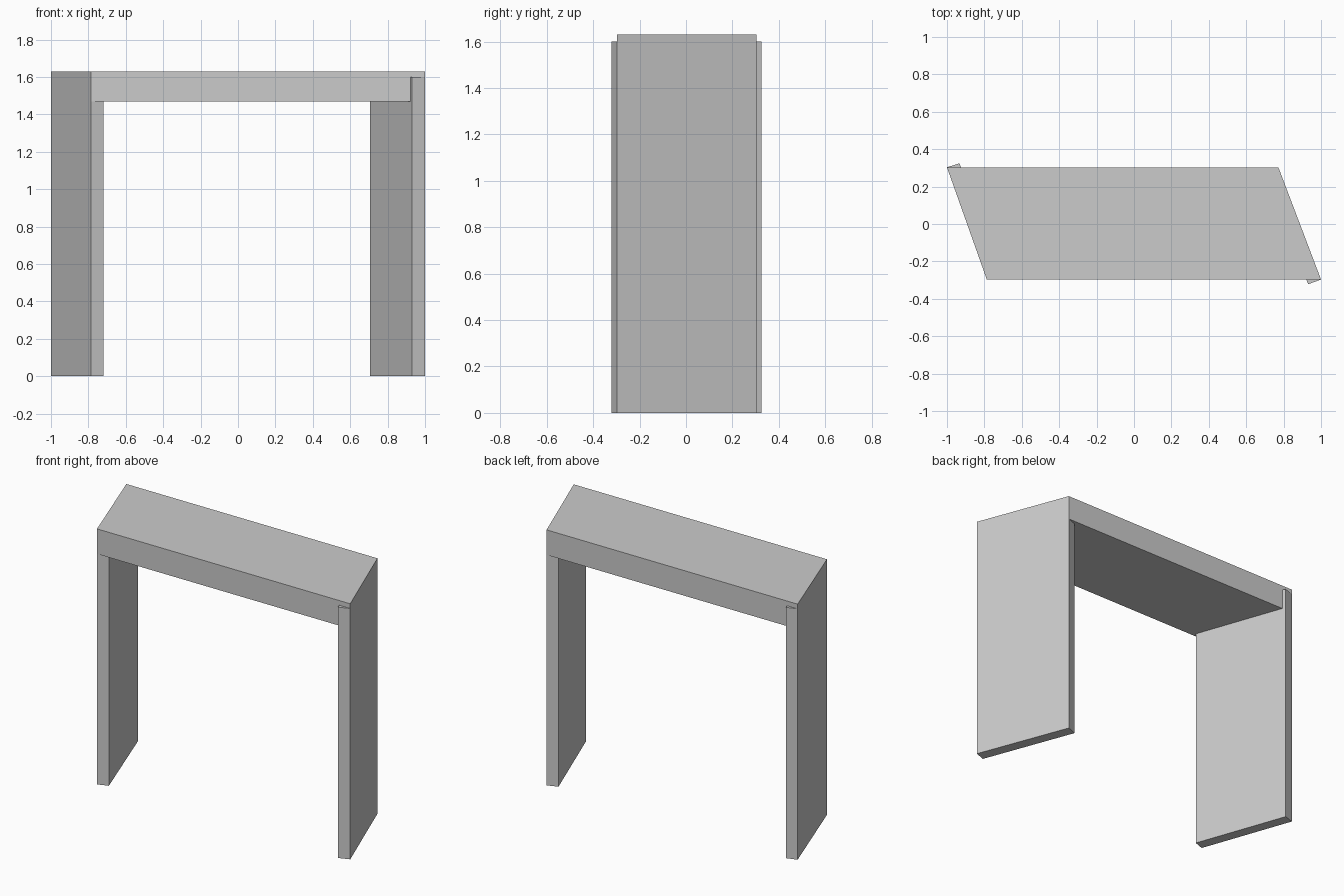
import bpy
import bmesh

# Remove the default cube
cube = bpy.data.objects.get("Cube")
if cube:
    bpy.data.objects.remove(cube, do_unlink=True)

# One plain grey for every part
grey = bpy.data.materials.new("plain grey")
grey.use_nodes = True
colour = (0.6, 0.6, 0.6, 1)
grey.diffuse_color = colour
grey.node_tree.nodes["Principled BSDF"].inputs["Base Color"].default_value = colour


def prism(name, outline, bottom, top):
    """Extrude a counter-clockwise ground outline between two heights."""
    bm = bmesh.new()
    base = bm.faces.new([bm.verts.new((x, y, bottom)) for x, y in outline])
    result = bmesh.ops.extrude_face_region(bm, geom=[base], use_keep_orig=True)
    verts = [v for v in result["geom"] if isinstance(v, bmesh.types.BMVert)]
    bmesh.ops.translate(bm, verts=verts, vec=(0, 0, top - bottom))
    bmesh.ops.recalc_face_normals(bm, faces=bm.faces)
    mesh = bpy.data.meshes.new(name)
    bm.to_mesh(mesh)
    bm.free()
    mesh.materials.append(grey)
    obj = bpy.data.objects.new(name, mesh)
    bpy.context.collection.objects.link(obj)
    return obj


# Slanted thick top
prism("table_top", [(-0.787, -0.297), (1, -0.297), (0.772, 0.303), (-1, 0.303)], 1.47, 1.63)

# Panel legs, set square to the slanted ends and slightly proud of the top
prism("right_leg", [(-1, 0.303), (-0.787, -0.297), (-0.72, -0.273), (-0.933, 0.325)], 0, 1.6)
prism("left_leg", [(1, -0.297), (0.772, 0.303), (0.705, 0.278), (0.931, -0.322)], 0, 1.6)
